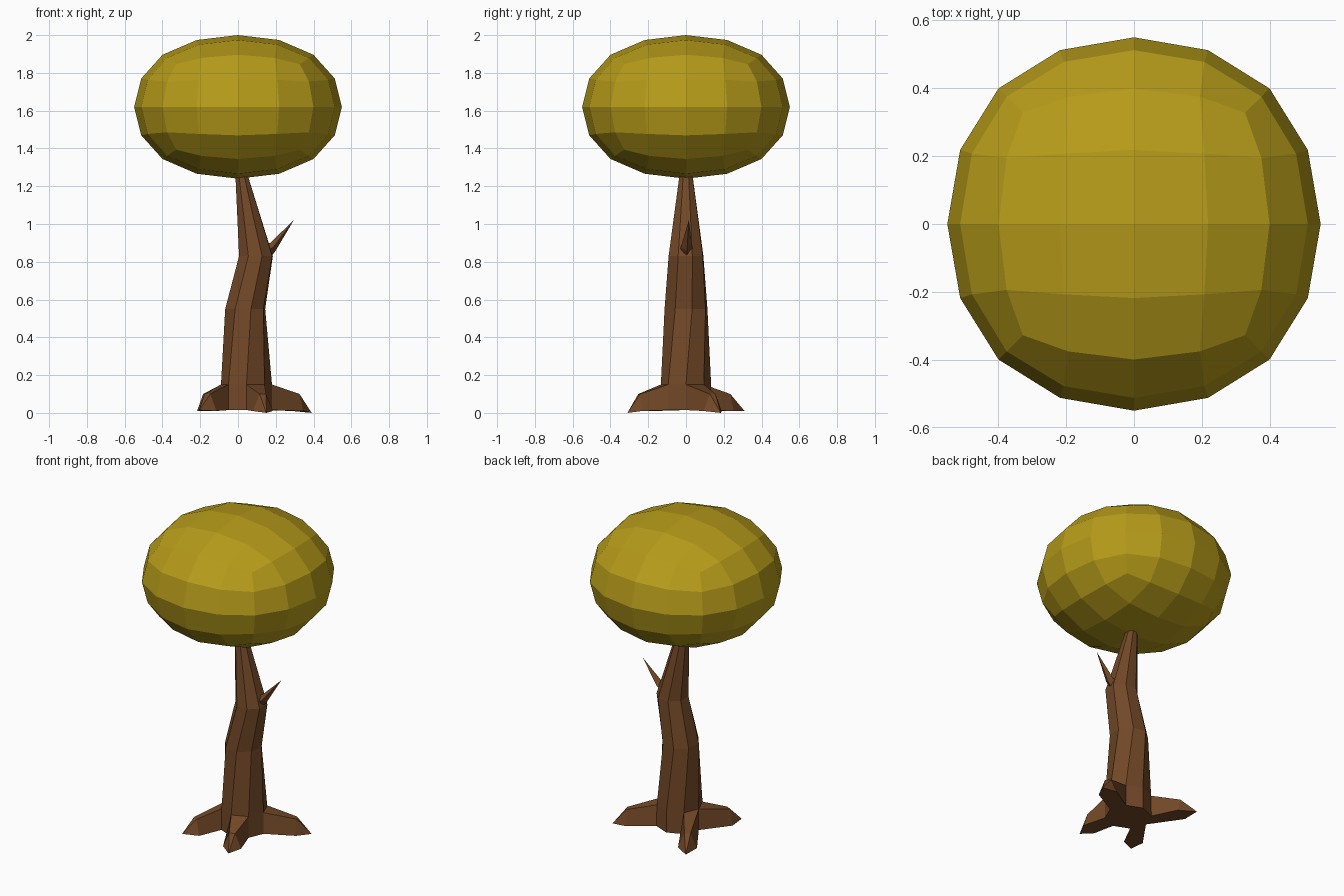
import bpy, bmesh
from math import sin, cos, radians
from mathutils import Vector

if "Cube" in bpy.data.objects:
    bpy.data.objects.remove(bpy.data.objects["Cube"])


def material(name, rgb):
    m = bpy.data.materials.new(name)
    m.diffuse_color = (*rgb, 1)
    m.use_nodes = True
    m.node_tree.nodes["Principled BSDF"].inputs["Base Color"].default_value = m.diffuse_color
    return m


def make_object(name, bm, mat):
    bmesh.ops.recalc_face_normals(bm, faces=bm.faces)
    mesh = bpy.data.meshes.new(name)
    bm.to_mesh(mesh)
    bm.free()
    mesh.materials.append(mat)
    ob = bpy.data.objects.new(name, mesh)
    bpy.context.collection.objects.link(ob)
    return ob


def bridge(bm, a, b, skip=()):
    n = len(a)
    for i in range(n):
        if i not in skip:
            bm.faces.new((a[i], a[(i + 1) % n], b[(i + 1) % n], b[i]))


leaf = material("leaf", (0.47, 0.33, 0.01))
bark = material("bark", (0.17, 0.065, 0.02))

# Canopy: subdivided cube, flat shaded
bm = bmesh.new()
bmesh.ops.create_cube(bm, size=2)
canopy = make_object("canopy", bm, leaf)
for v in canopy.data.vertices:
    v.co = (v.co.x * 0.655, v.co.y * 0.655, v.co.z * 0.4527)
canopy.location.z = 1.62
sub = canopy.modifiers.new("round", 'SUBSURF')
sub.levels = sub.render_levels = 2

# Trunk: twisted eight-sided rings (z, centre x, radius x, radius y, twist)
SIDES = 8
bm = bmesh.new()
rings = []
for z, cx, rx, ry, twist in [
        (0.015, 0.045, 0.135, 0.135, 0),
        (0.15, 0.045, 0.135, 0.133, 0),
        (0.55, 0.038, 0.11, 0.118, 16),
        (0.83, 0.095, 0.095, 0.098, 20),
        (1.28, 0.015, 0.032, 0.034, 22)]:
    ring = []
    for i in range(SIDES):
        a = radians(360 * i / SIDES + twist)
        ring.append(bm.verts.new((cx + rx * cos(a), ry * sin(a), z)))
    rings.append(ring)

# Roots: side index, tip, each growing out of one lower trunk face
roots = {0: (0.39, 0.185, 0.0), 6: (0.15, -0.31, 0.0),
         4: (-0.205, -0.27, 0.015), 3: (-0.215, 0.31, 0.01)}
bridge(bm, rings[0], rings[1], skip=roots)
for lo, hi in zip(rings[1:], rings[2:]):
    bridge(bm, lo, hi)
bm.faces.new(rings[0])
bm.faces.new(rings[-1])
for i, tip in roots.items():
    j = (i + 1) % SIDES
    start = [rings[0][i], rings[0][j], rings[1][j], rings[1][i]]
    tip = Vector(tip)
    mid = (start[0].co + start[1].co) / 2
    out = Vector((tip.x - mid.x, tip.y - mid.y, 0))
    side = Vector((-out.y, out.x, 0)).normalized()
    foot = mid + out * 0.68
    knee = []
    for w, z in ((-0.055, 0.01), (0.055, 0.01), (0.018, 0.10), (-0.018, 0.10)):
        p = foot + side * w
        p.z = z
        knee.append(bm.verts.new(p))
    bridge(bm, start, knee)
    end = bm.verts.new(tip)
    for k in range(4):
        bm.faces.new((knee[k], knee[(k + 1) % 4], end))
make_object("trunk_with_roots", bm, bark)

# Broken branch: four-sided spike on the right of the trunk
bm = bmesh.new()
base = [bm.verts.new(p) for p in ((0.17, 0.005, 0.82), (0.15, -0.03, 0.86),
                                  (0.14, 0.005, 0.89), (0.15, 0.035, 0.86))]
neck = [bm.verts.new(p) for p in ((0.20, 0.005, 0.86), (0.185, -0.028, 0.875),
                                  (0.17, 0.005, 0.90), (0.185, 0.033, 0.875))]
bridge(bm, base, neck)
tip = bm.verts.new((0.295, 0.015, 1.02))
for k in range(4):
    bm.faces.new((neck[k], neck[(k + 1) % 4], tip))
bm.faces.new(base)
make_object("branch_stub", bm, bark)
